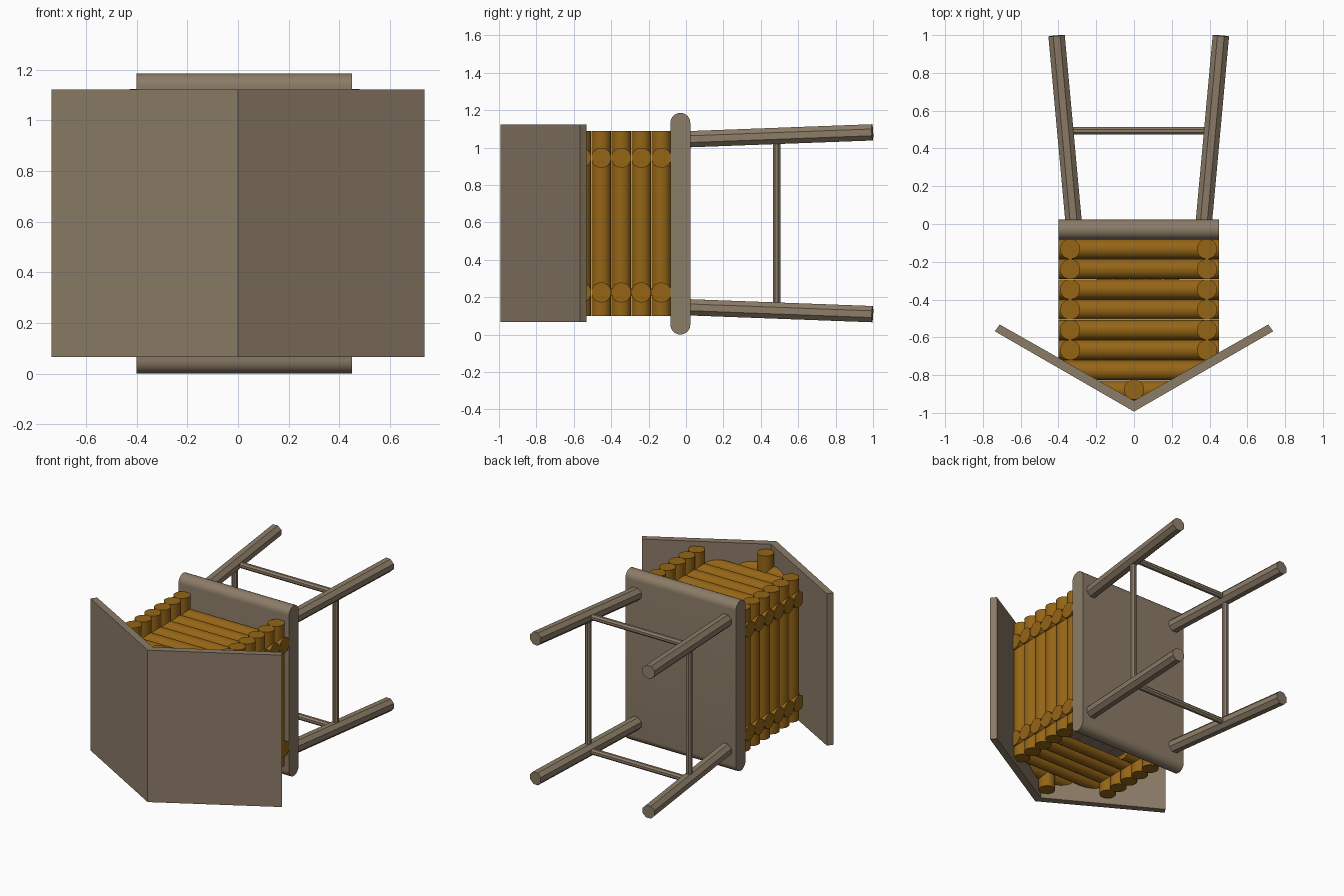
import bpy, bmesh, math
from mathutils import Vector, Matrix

if "Cube" in bpy.data.objects:
    bpy.data.objects.remove(bpy.data.objects["Cube"])


def material(name, rgb):
    m = bpy.data.materials.new(name)
    m.diffuse_color = (*rgb, 1)
    m.use_nodes = True
    m.node_tree.nodes["Principled BSDF"].inputs["Base Color"].default_value = m.diffuse_color
    return m


LOG = material("log_wood", (0.30, 0.13, 0.008))
PLANK = material("weathered_wood", (0.26, 0.20, 0.135))
CX = 0.025             # cabin centre in x
CZ = 0.59              # cabin centre in z
R, PITCH = 0.0535, 0.107


def finish(name, bm, mat, smooth=False):
    bmesh.ops.recalc_face_normals(bm, faces=bm.faces)
    me = bpy.data.meshes.new(name)
    bm.to_mesh(me)
    bm.free()
    me.materials.append(mat)
    ob = bpy.data.objects.new(name, me)
    bpy.context.collection.objects.link(ob)
    if smooth:
        bpy.ops.object.select_all(action='DESELECT')
        ob.select_set(True)
        bpy.context.view_layer.objects.active = ob
        bpy.ops.object.shade_smooth_by_angle(angle=math.radians(35))
    return ob


def rod(bm, a, b, r, sides):
    """Capped cylinder from a to b."""
    a, b = Vector(a), Vector(b)
    d = b - a
    mat = (Matrix.Translation((a + b) / 2) @ d.to_track_quat('Z', 'X').to_matrix().to_4x4()
           @ Matrix.Rotation(math.pi / sides, 4, 'Z'))
    return bmesh.ops.create_cone(bm, cap_ends=True, segments=sides, radius1=r, radius2=r,
                                 depth=d.length, matrix=mat)["verts"]


def prism(bm, pts, axis, lo, hi):
    """Extrude a 2D outline along x (outline in y,z) or z (outline in x,y)."""
    place = (lambda p, h: (h, *p)) if axis == 'x' else (lambda p, h: (*p, h))
    f = bm.faces.new([bm.verts.new(place(p, lo)) for p in pts])
    new = bmesh.ops.extrude_face_region(bm, geom=[f])["geom"]
    step = Vector(place((0, 0), hi - lo))
    bmesh.ops.translate(bm, vec=step, verts=[v for v in new if isinstance(v, bmesh.types.BMVert)])


# Platform with two rounded ends
bm = bmesh.new()
outline = []
for cz, start in ((1.185 - 0.053, 0), (0.053, math.pi)):
    for i in range(17):
        t = start + math.pi * i / 16
        outline.append((-0.03 + 0.053 * math.cos(t), cz + 0.053 * math.sin(t)))
prism(bm, outline, 'x', -0.4, 0.45)
finish("platform", bm, PLANK, True)

# Splayed legs
for sx in (-1, 1):
    for sz in (-1, 1):
        bm = bmesh.new()
        rod(bm, (CX + sx * 0.342, -0.02, CZ + 0.005 + sz * 0.448),
            (CX + sx * 0.435, 0.997, CZ + 0.005 + sz * 0.486), 0.047, 8)
        finish("leg", bm, PLANK)

# Cross bars joining the legs
bm = bmesh.new()
dx, dz = 0.388, 0.467
for s in (-1, 1):
    rod(bm, (CX - dx, 0.493, CZ + 0.005 + s * dz), (CX + dx, 0.493, CZ + 0.005 + s * dz), 0.021, 8)
    rod(bm, (CX + s * dx, 0.485, CZ + 0.005 - dz), (CX + s * dx, 0.485, CZ + 0.005 + dz), 0.021, 8)
finish("leg_braces", bm, PLANK)

# Log walls, with a doorway in the wall facing the ground
DOOR_LO, DOOR_HI = -0.2, 0.24
side = bmesh.new()
end = bmesh.new()
for i in range(6):
    y = -0.132 - i * PITCH
    for x in (-0.338, 0.386):
        rod(side, (x, y, 0.1), (x, y, 1.087), R, 24)
    rod(end, (-0.4, y, 0.945), (0.45, y, 0.945), R, 24)
    if i < 3:
        rod(end, (-0.4, y, 0.225), (DOOR_LO, y, 0.225), R, 24)
        rod(end, (DOOR_HI, y, 0.225), (0.45, y, 0.225), R, 24)
    else:
        rod(end, (-0.4, y, 0.225), (0.45, y, 0.225), R, 24)
finish("side_wall_logs", side, LOG, True)
finish("end_wall_logs", end, LOG, True)

# Gable logs, ends cut to the roof slope
bm = bmesh.new()
slope = math.tan(math.radians(30))
for z in (0.225, 0.945):
    for i in (6, 7):
        y = -0.132 - i * PITCH
        for v in rod(bm, (-0.2, y, z), (0.2, y, z), R, 24):
            v.co.x = math.copysign(max(0.02, (v.co.y + 0.96) / slope), v.co.x)
finish("gable_logs", bm, LOG, True)

# Ridge pole
bm = bmesh.new()
rod(bm, (0, -0.876, 0.1), (0, -0.876, 1.087), R, 24)
finish("ridge_pole", bm, LOG, True)

# Plank door
bm = bmesh.new()
w = (DOOR_HI - DOOR_LO) / 5
for i in range(5):
    x0 = DOOR_LO + i * w
    prism(bm, [(x0 + 0.003, -0.40), (x0 + w - 0.003, -0.40),
               (x0 + w - 0.003, -0.07), (x0 + 0.003, -0.07)], 'z', 0.205, 0.245)
finish("door", bm, PLANK)

# Two roof panels meeting at the ridge
for s, name in ((-1, "roof_left"), (1, "roof_right")):
    bm = bmesh.new()
    prism(bm, [(0, -0.993), (s * 0.737, -0.568), (s * 0.711, -0.532), (0, -0.935)],
          'z', 0.066, 1.122)
    finish(name, bm, PLANK)
